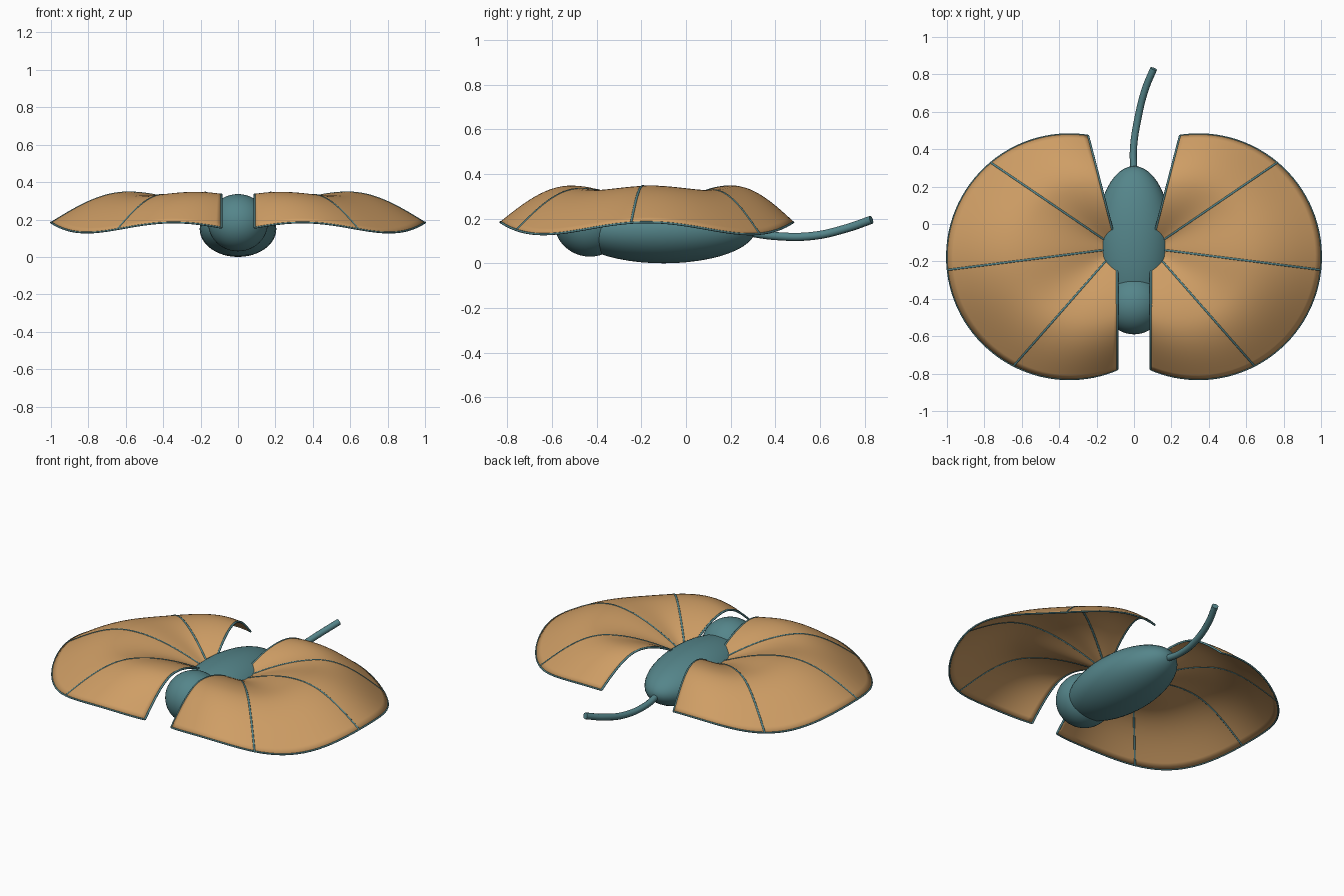
import bpy, bmesh
from math import sin, cos, pi, radians, atan2, sqrt
from mathutils import Vector

cube = bpy.data.objects.get("Cube")
if cube:
    bpy.data.objects.remove(cube, do_unlink=True)


def material(name, rgb):
    m = bpy.data.materials.new(name)
    m.use_nodes = True
    m.diffuse_color = (*rgb, 1)
    m.node_tree.nodes["Principled BSDF"].inputs["Base Color"].default_value = (*rgb, 1)
    return m


TEAL = material("teal", (0.09, 0.235, 0.255))
TAN = material("tan", (0.62, 0.34, 0.13))

ROOT = Vector((0.09, -0.13))       # where the ribs of a wing meet
CENTRE = Vector((0.345, -0.175))   # centre of the round wing outline
RADIUS = 0.655
FRONT, BACK = radians(-90), radians(75.5)
RIBS = 5
PEAK = 0.55                        # position of the crest along a rib


def wing_point(angle, t, side):
    """Point on the arched wing at a rib angle and a fraction of its length."""
    d = Vector((cos(angle), sin(angle)))
    q = ROOT - CENTRE
    b = q.dot(d)
    reach = -b + sqrt(b * b - q.dot(q) + RADIUS ** 2)
    rim = ROOT + d * reach - CENTRE
    wave = cos(4 * atan2(rim.y, rim.x))
    crest, edge = 0.335 + 0.01 * wave, 0.157 + 0.027 * wave
    if t < PEAK:
        z = 0.2 + (crest - 0.2) * sin(pi / 2 * t / PEAK)
    else:
        z = edge + (crest - edge) * cos(pi / 2 * (t - PEAK) / (1 - PEAK))
    p = ROOT + d * reach * t
    return Vector((side * p.x, p.y, z))


def add_object(name, data, mat):
    ob = bpy.data.objects.new(name, data)
    bpy.context.collection.objects.link(ob)
    data.materials.append(mat)
    return ob


def tube(name, points, radius, smooth_path=False):
    cu = bpy.data.curves.new(name, "CURVE")
    cu.dimensions = "3D"
    cu.bevel_depth = radius
    cu.bevel_resolution = 3
    cu.use_fill_caps = True
    if smooth_path:
        sp = cu.splines.new("BEZIER")
        sp.bezier_points.add(len(points) - 1)
        for bp, p in zip(sp.bezier_points, points):
            bp.co = p
            bp.handle_left_type = bp.handle_right_type = "AUTO"
    else:
        sp = cu.splines.new("POLY")
        sp.points.add(len(points) - 1)
        for sp_point, p in zip(sp.points, points):
            sp_point.co = (*p, 1)
    sp.use_smooth = True
    return add_object(name, cu, TEAL)


def ellipsoid(name, centre, radii):
    bpy.ops.mesh.primitive_uv_sphere_add(segments=48, ring_count=24, location=centre)
    ob = bpy.context.object
    ob.name = name
    ob.scale = radii
    ob.data.materials.append(TEAL)
    bpy.ops.object.shade_smooth()


def membrane(name, side, spans=64, steps=28):
    bm = bmesh.new()
    tip = bm.verts.new(wing_point(0, 0, side))
    rows = []
    for i in range(spans + 1):
        a = FRONT + (BACK - FRONT) * i / spans
        rows.append([tip] + [bm.verts.new(wing_point(a, (j + 1) / steps, side))
                             for j in range(steps)])
    for r, s in zip(rows, rows[1:]):
        for j in range(steps):
            quad = [r[j], r[j + 1], s[j + 1], s[j]]
            if j == 0:
                quad.pop()
            if side < 0:
                quad.reverse()
            bm.faces.new(quad).smooth = True
    me = bpy.data.meshes.new(name)
    bm.to_mesh(me)
    bm.free()
    ob = add_object(name, me, TAN)
    solid = ob.modifiers.new("thickness", "SOLIDIFY")
    solid.thickness = 0.006
    solid.offset = 0


# Head and body
ellipsoid("body", (0, -0.1, 0.15), (0.205, 0.41, 0.15))
ellipsoid("head", (0, -0.43, 0.183), (0.16, 0.16, 0.153))

# Tail
tube("tail", [(0, 0.27, 0.14), (-0.003, 0.4, 0.122), (0.022, 0.57, 0.123),
              (0.06, 0.72, 0.157), (0.105, 0.83, 0.195)], 0.019, True)

# Wings with ribs and a thin rim
for side, label in ((1, "left"), (-1, "right")):
    membrane(label + "_wing", side)
    for k in range(RIBS):
        a = FRONT + (BACK - FRONT) * k / (RIBS - 1)
        tube(f"{label}_rib_{k + 1}", [wing_point(a, j / 32, side) for j in range(33)], 0.006)
    tube(label + "_rim", [wing_point(FRONT + (BACK - FRONT) * i / 64, 1, side)
                          for i in range(65)], 0.005)
